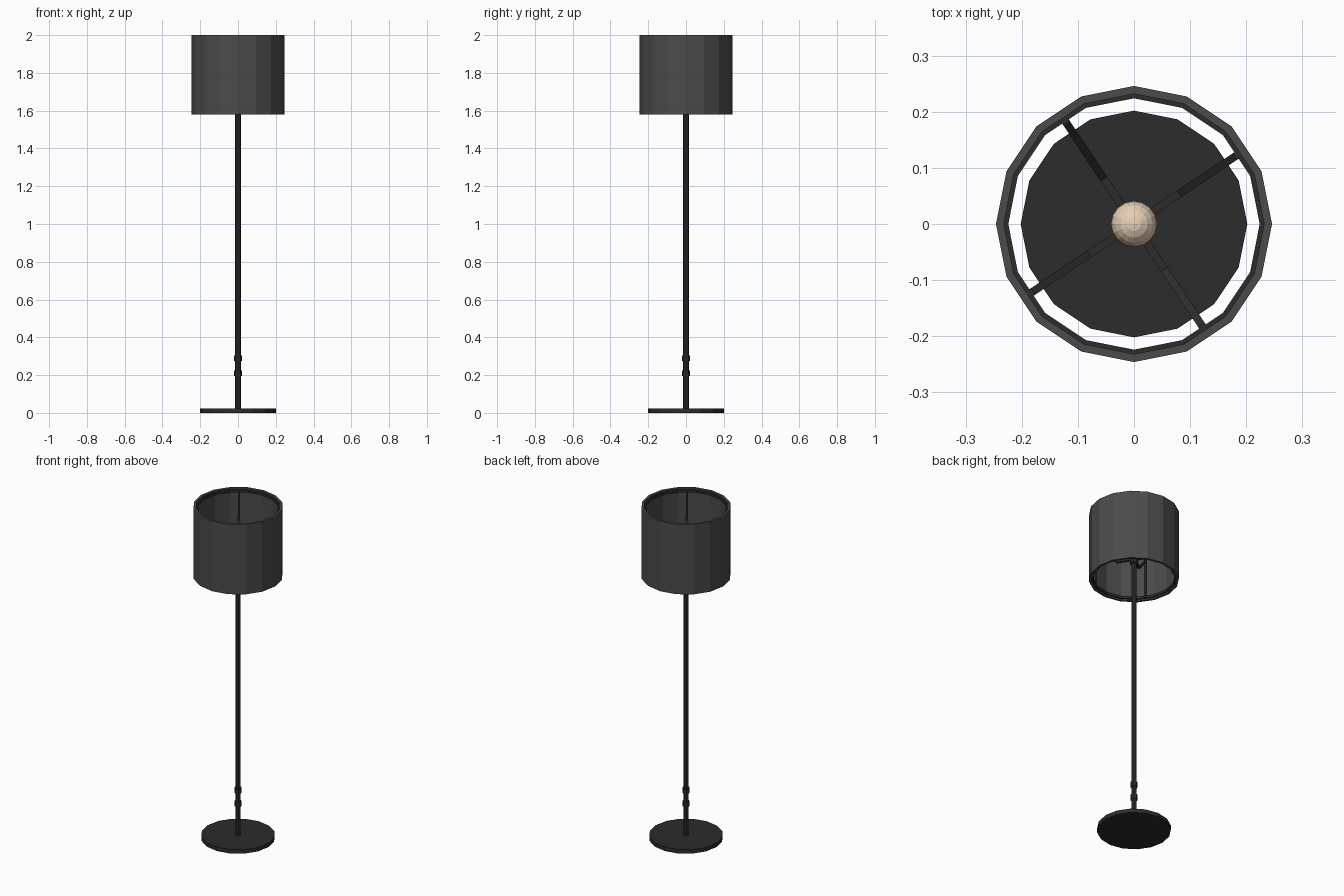
import bpy, bmesh
from math import cos, sin, pi, radians

if "Cube" in bpy.data.objects:
    bpy.data.objects.remove(bpy.data.objects["Cube"])


def material(name, rgb):
    m = bpy.data.materials.new(name)
    m.diffuse_color = (*rgb, 1)
    m.use_nodes = True
    m.node_tree.nodes["Principled BSDF"].inputs["Base Color"].default_value = m.diffuse_color
    return m


BLACK = material("black_metal", (0.025, 0.025, 0.025))
FABRIC = material("grey_fabric", (0.07, 0.07, 0.07))
GLASS = material("warm_glass", (0.8, 0.62, 0.47))


def finish(name, bm, mat):
    bmesh.ops.recalc_face_normals(bm, faces=bm.faces[:])
    me = bpy.data.meshes.new(name)
    bm.to_mesh(me)
    bm.free()
    me.materials.append(mat)
    ob = bpy.data.objects.new(name, me)
    bpy.context.collection.objects.link(ob)
    return ob


def lathe(name, profile, sides, mat, closed=False):
    """Revolve (radius, z) points about z; open profiles get end caps."""
    bm = bmesh.new()
    rings = [[bm.verts.new((r * cos(2 * pi * i / sides), r * sin(2 * pi * i / sides), z))
              for i in range(sides)] for r, z in profile]
    pairs = list(zip(rings, rings[1:]))
    if closed:
        pairs.append((rings[-1], rings[0]))
    else:
        bm.faces.new(rings[0])
        bm.faces.new(rings[-1])
    for a, b in pairs:
        for i in range(sides):
            j = (i + 1) % sides
            bm.faces.new((a[i], a[j], b[j], b[i]))
    return finish(name, bm, mat)


def ring(name, r_in, r_out, z0, z1, mat):
    return lathe(name, [(r_out, z0), (r_out, z1), (r_in, z1), (r_in, z0)], 16, mat, True)


def bar(name, path, angle, half, mat):
    """Square bar following (radius, z) points in the upright plane at angle."""
    bm = bmesh.new()
    c, s = cos(angle), sin(angle)
    sections = []
    for r, z, vertical in path:
        section = []
        for u, v in ((-1, -1), (1, -1), (1, 1), (-1, 1)):
            rr, zz = (r + v * half, z) if vertical else (r, z + v * half)
            section.append(bm.verts.new((rr * c - u * half * s, rr * s + u * half * c, zz)))
        sections.append(section)
    for a, b in zip(sections, sections[1:]):
        for i in range(4):
            j = (i + 1) % 4
            bm.faces.new((a[i], a[j], b[j], b[i]))
    bm.faces.new(sections[0])
    bm.faces.new(sections[-1])
    return finish(name, bm, mat)


# Base plate, pole and its two collars
lathe("base", [(0.202, 0), (0.202, 0.024)], 16, BLACK)
lathe("pole", [(0.015, 0.02), (0.015, 1.70)], 8, BLACK)
for k, z in enumerate((0.21, 0.29)):
    lathe(f"collar_{k + 1}", [(0.02, z - 0.015), (0.02, z + 0.015)], 8, BLACK)

# Socket and bulb
lathe("socket", [(0.022, 1.68), (0.022, 1.765)], 8, BLACK)
bm = bmesh.new()
bmesh.ops.create_uvsphere(bm, u_segments=16, v_segments=10, radius=0.041)
bmesh.ops.translate(bm, verts=bm.verts[:], vec=(0, 0, 1.795))
finish("bulb", bm, GLASS)

# Shade with a wire hoop at each end
ring("shade", 0.232, 0.246, 1.58, 2.0, FABRIC)
ring("top_hoop", 0.224, 0.233, 1.977, 1.992, BLACK)
ring("bottom_hoop", 0.224, 0.233, 1.588, 1.603, BLACK)

# Four bent arms, each joined to an upright rod inside the shade
for k in range(4):
    a = radians(33.75 + 90 * k)
    bar(f"arm_{k + 1}", [(0.01, 1.71, False), (0.097, 1.71, False), (0.222, 1.82, False)],
        a, 0.007, BLACK)
    bar(f"rod_{k + 1}", [(0.221, 1.59, True), (0.221, 1.99, True)], a, 0.006, BLACK)
